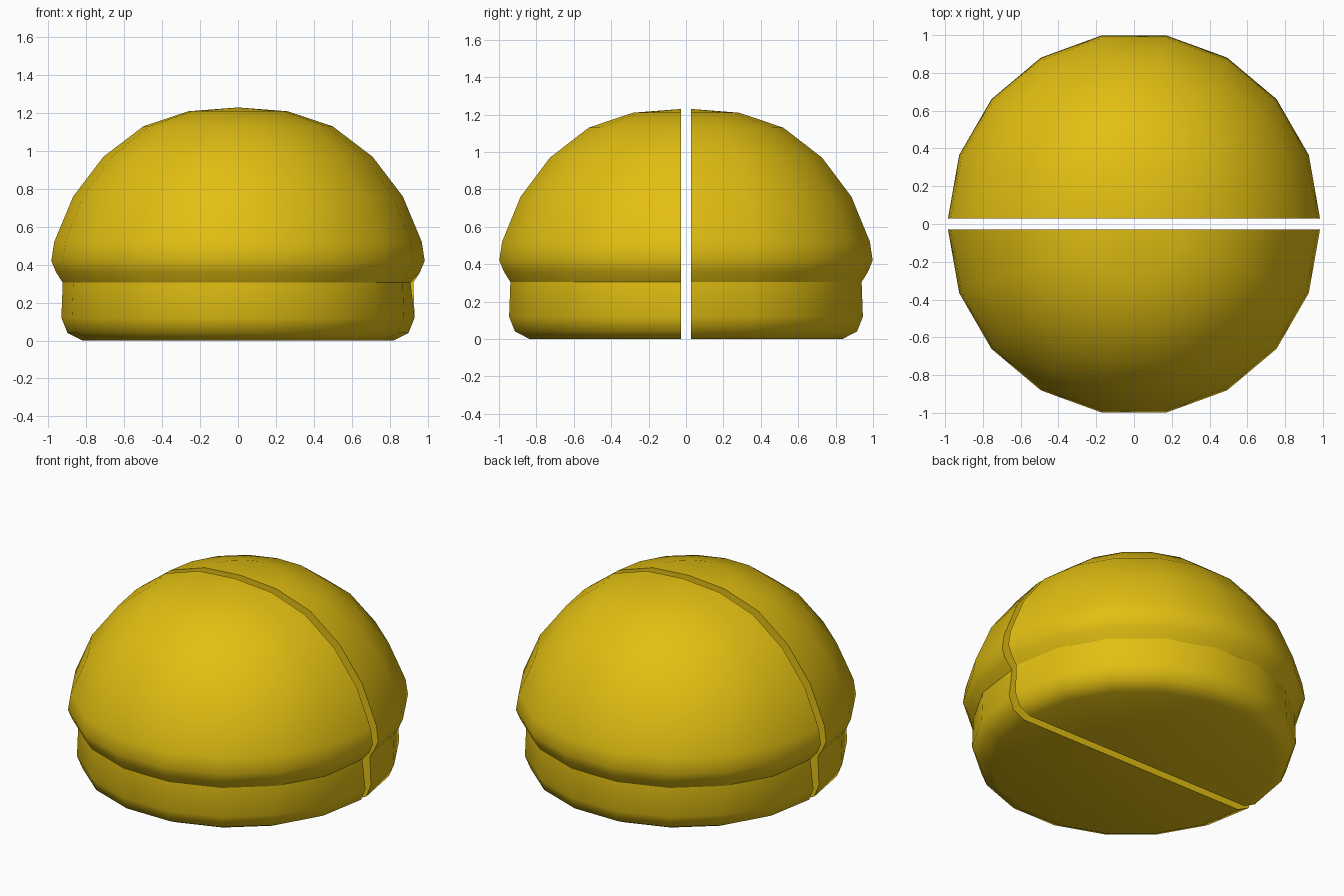
import bpy, bmesh, math
from mathutils import Vector

cube = bpy.data.objects.get("Cube")
if cube:
    bpy.data.objects.remove(cube, do_unlink=True)

# Golden yellow crust
crust = bpy.data.materials.new("golden_yellow")
crust.use_nodes = True
colour = (0.76, 0.52, 0.006, 1)
crust.diffuse_color = colour
crust.node_tree.nodes["Principled BSDF"].inputs["Base Color"].default_value = colour

GAP = 0.028      # half of the slit between the two halves
SEAM = 0.305     # height where the dome meets the base
STEPS = 9

# Radius and height, from the crown down to the underside
profile = [(0, 1.23), (0.26, 1.21), (0.50, 1.13), (0.71, 0.97), (0.87, 0.76),
           (0.97, 0.52), (0.985, 0.42), (0.96, 0.36), (0.925, SEAM),
           (0.932, 0.12), (0.90, 0.04), (0.82, 0), (0, 0)]


def make_half_mesh():
    bm = bmesh.new()
    verts = [bm.verts.new((r, 0, z)) for r, z in profile]
    edges = [bm.edges.new(pair) for pair in zip(verts, verts[1:])]
    bmesh.ops.spin(bm, geom=verts + edges, cent=(0, 0, 0), axis=(0, 0, 1),
                   angle=-math.pi, steps=STEPS)
    bmesh.ops.remove_doubles(bm, verts=bm.verts, dist=0.001)

    # Flat cut face closing the half
    rim = [e for e in bm.edges if e.is_boundary]
    bmesh.ops.edgeloop_fill(bm, edges=rim)
    bmesh.ops.recalc_face_normals(bm, faces=bm.faces)

    # Smooth crust with sharp edges at the cut and the seam
    for face in bm.faces:
        face.smooth = len(face.verts) < 5
    for edge in bm.edges:
        on_cut = any(len(f.verts) > 4 for f in edge.link_faces)
        on_seam = all(abs(v.co.z - SEAM) < 0.001 for v in edge.verts)
        edge.smooth = not (on_cut or on_seam)

    # The base is slightly pinched at one end of the cut
    for v in bm.verts:
        if abs(v.co.z - SEAM) < 0.001 and v.co.x > 0.92:
            v.co.x -= 0.015
    bmesh.ops.translate(bm, verts=bm.verts, vec=Vector((0, -GAP, 0)))

    mesh = bpy.data.meshes.new("bun_half")
    bm.to_mesh(mesh)
    bm.free()
    mesh.materials.append(crust)
    return mesh


# Two matching halves, turned back to back
half = make_half_mesh()
for name, turn in (("front_bun_half", 0), ("back_bun_half", math.pi)):
    obj = bpy.data.objects.new(name, half)
    obj.rotation_euler.z = turn
    bpy.context.collection.objects.link(obj)
